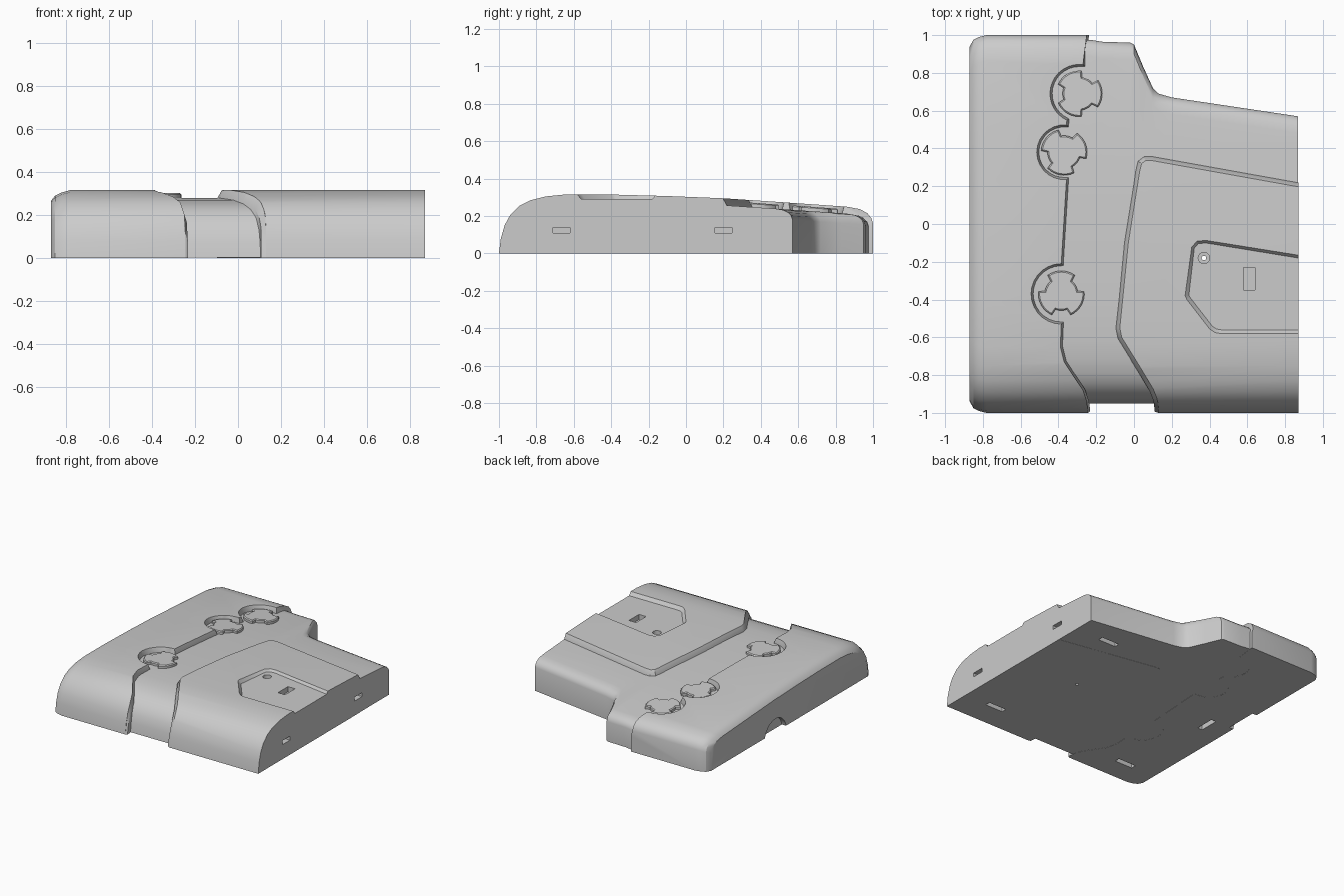
import bpy, bmesh, math
from mathutils import Matrix, Vector

old = bpy.data.objects.get("Cube")
if old:
    bpy.data.objects.remove(old, do_unlink=True)

grey = bpy.data.materials.new("light_grey")
grey.use_nodes = True
grey.diffuse_color = (0.6, 0.6, 0.6, 1)
grey.node_tree.nodes["Principled BSDF"].inputs["Base Color"].default_value = (0.6, 0.6, 0.6, 1)

# Side profile of the raised surfaces (y, z), front to back
PROFILE = [(-1, 0), (-0.99, 0.08), (-0.97, 0.15), (-0.94, 0.205), (-0.89, 0.255),
           (-0.83, 0.285), (-0.75, 0.305), (-0.65, 0.315), (-0.4, 0.315), (-0.1, 0.307),
           (0.2, 0.295), (0.5, 0.275), (0.86, 0.25), (0.93, 0.237), (0.97, 0.215),
           (0.99, 0.19), (1, 0.16), (1, 0)]


def lerp(points, t):
    """Piecewise linear lookup, clamped at both ends."""
    if t <= points[0][0]:
        return points[0][1]
    for (a, va), (b, vb) in zip(points, points[1:]):
        if a <= t <= b and b > a:
            return va + (vb - va) * (t - a) / (b - a)
    return points[-1][1]


def top(y):
    return lerp(PROFILE[:-1], y)


def to_object(name, bm):
    bmesh.ops.recalc_face_normals(bm, faces=bm.faces[:])
    mesh = bpy.data.meshes.new(name)
    bm.to_mesh(mesh)
    bm.free()
    mesh.materials.append(grey)
    obj = bpy.data.objects.new(name, mesh)
    bpy.context.scene.collection.objects.link(obj)
    return obj


def loft(name, rings):
    """Skin equal-length closed rings and cap both ends."""
    bm = bmesh.new()
    loops = [[bm.verts.new(p) for p in ring] for ring in rings]
    n = len(rings[0])
    for a, b in zip(loops, loops[1:]):
        for i in range(n):
            j = (i + 1) % n
            bm.faces.new((a[i], a[j], b[j], b[i]))
    bm.faces.new(loops[0][::-1])
    bm.faces.new(loops[-1])
    return to_object(name, bm)


def grow(outline, d):
    """Offset a counterclockwise outline outwards by d."""
    result = []
    for i, p in enumerate(outline):
        p = Vector(p)
        e1 = (p - Vector(outline[i - 1])).normalized()
        e2 = (Vector(outline[(i + 1) % len(outline)]) - p).normalized()
        n1, n2 = Vector((e1.y, -e1.x)), Vector((e2.y, -e2.x))
        m = (n1 + n2).normalized()
        result.append(p + m * d / max(0.6, m.dot(n1)))
    return result


def prism(name, outline, levels):
    """Stack of outlines; each level is (height or height function of y, growth)."""
    rings = []
    for z, d in levels:
        rings.append([(q.x, q.y, z(p[1]) if callable(z) else z)
                      for p, q in zip(outline, grow(outline, d))])
    return loft(name, rings)


def arc(cx, cy, r, a0, a1, n=14):
    angles = [math.radians(a0 + (a1 - a0) * i / n) for i in range(n + 1)]
    return [(cx + r * math.cos(a), cy + r * math.sin(a)) for a in angles]


def boolean(obj, cutter, operation, keep=False):
    mod = obj.modifiers.new("bool", 'BOOLEAN')
    mod.operation, mod.solver, mod.object = operation, 'EXACT', cutter
    bpy.context.view_layer.update()
    graph = bpy.context.evaluated_depsgraph_get()
    mesh = bpy.data.meshes.new_from_object(obj.evaluated_get(graph))
    obj.modifiers.clear()
    obj.data = mesh
    if not keep:
        bpy.data.objects.remove(cutter, do_unlink=True)


def shell(name):
    """Full raised body with a rounded side at -x."""
    stations = [(-0.87, 0.94, 0.84), (-0.85, 0.975, 0.92), (-0.82, 0.99, 0.965),
                (-0.78, 1, 1), (0.87, 1, 1)]
    return loft(name, [[(x, y * f, z * s) for y, z in PROFILE] for x, f, s in stations])


def raised_part(name, outline, slope):
    part = shell(name)
    boolean(part, prism("trim", outline, [(-0.2, slope), (lambda y: top(y) - 0.04, slope),
                                          (top, 0), (0.5, 0)]), 'INTERSECT')
    return part


# Lower base with a stepped back edge
BACK = [(-0.8, 0.975), (-0.23, 0.975), (-0.17, 0.965), (-0.02, 0.96), (0, 0.95),
        (0.05, 0.83), (0.1, 0.72), (0.13, 0.69), (0.2, 0.67), (0.869, 0.57)]
sections = []
for x, yb in BACK:
    pts = [(y * 0.95, max(0.001, z * 0.88)) for y, z in PROFILE[:8]]
    pts += [(y, top(y) - 0.037) for y in (-0.4, -0.1, 0.2, 0.4)]
    edge = top(yb - 0.09) - 0.037
    pts += [(yb - dy, edge - dz) for dy, dz in
            ((0.09, 0), (0.05, 0.007), (0.025, 0.02), (0.008, 0.037), (0, 0.06))]
    pts.append((yb, 0.001))
    sections.append([(x, y, z) for y, z in pts])
base = loft("lower_base", sections)

# Side block with three round alcoves along its edge
WHEELS = [(-0.385, -0.37, 0.16, 90), (-0.37, 0.38, 0.145, 20), (-0.29, 0.69, 0.155, 0)]
edge = [(-1.1, -1.2), (-0.245, -1.2), (-0.245, -1), (-0.245, -0.98), (-0.25, -0.94),
        (-0.27, -0.88), (-0.37, -0.73), (-0.39, -0.65)]
for (cx, cy, r, _), (a0, a1) in zip(WHEELS, ((270, 90), (275, 85), (245, 90))):
    edge += arc(cx, cy, r, a0, a1)
edge += [(-0.27, 0.845), (-0.25, 1), (-0.25, 1.2), (-1.1, 1.2)]
block = raised_part("side_block", edge, 0.012)

# Raised panel
panel_edge = [(0.13, -1.2), (1.1, -1.2), (1.1, 0.155), (0.87, 0.197), (0.1, 0.335), (0.06, 0.335),
              (0.04, 0.32), (0.03, 0.28), (-0.03, -0.1), (-0.075, -0.55), (-0.065, -0.6),
              (0.04, -0.77), (0.1, -0.87), (0.12, -0.92), (0.128, -0.95), (0.13, -0.98), (0.13, -1)]
panel = raised_part("raised_panel", panel_edge, 0.022)

# Shallow pocket in the panel
pocket = [(0.28, -0.4), (0.4, -0.555), (0.43, -0.575), (0.46, -0.58), (1.1, -0.58),
          (1.1, -0.2), (0.87, -0.16), (0.38, -0.08), (0.33, -0.085), (0.3, -0.12), (0.27, -0.38)]
boolean(panel, prism("pocket", pocket, [(0.29, -0.02), (0.315, 0), (0.5, 0)]), 'DIFFERENCE')

# Slots: pocket floor, end face and underside, as (centre, size)
SLOTS = [((0.61, -0.29, 0.3), (0.06, 0.12, 0.1)),
         ((0.87, -0.665, 0.125), (0.1, 0.09, 0.03)), ((0.87, 0.2, 0.125), (0.1, 0.09, 0.03)),
         ((0.58, 0.415, 0), (0.15, 0.04, 0.08)), ((0.6, -0.79, 0), (0.15, 0.04, 0.08)),
         ((-0.6, -0.81, 0), (0.15, 0.04, 0.08)), ((-0.69, -0.03, 0), (0.04, 0.15, 0.08))]
bm = bmesh.new()
for centre, size in SLOTS:
    bmesh.ops.create_cube(bm, size=1, matrix=Matrix.Translation(centre) @ Matrix.Diagonal((*size, 1)))
slots = to_object("slots", bm)

# Stepped screw hole through the pocket floor
hole = prism("hole", arc(0.37, -0.18, 0.012, 0, 345, 23),
             [(-0.1, 0), (0.25, 0), (0.251, 0.018), (0.5, 0.018)])
for part in (base, block, panel):
    boolean(part, slots, 'DIFFERENCE', keep=True)
    if part != block:
        boolean(part, hole, 'DIFFERENCE', keep=True)
for helper in (slots, hole):
    bpy.data.objects.remove(helper, do_unlink=True)

# Arched notch at the foot of the side block
bm = bmesh.new()
bmesh.ops.create_cone(bm, cap_ends=True, segments=40, radius1=0.13, radius2=0.13, depth=0.1,
                      matrix=Matrix.Translation((-0.885, 0.17, -0.03)) @ Matrix.Rotation(math.pi / 2, 4, 'Y'))
boolean(block, to_object("notch", bm), 'DIFFERENCE')

# Three-lobed wheels sitting in the alcoves
wheels = []
for i, (cx, cy, _, turn) in enumerate(WHEELS):
    outline = []
    for k in range(3):
        a = turn + 120 * k
        outline += arc(cx, cy, 0.122, a - 36, a + 36, 8) + arc(cx, cy, 0.088, a + 40, a + 80, 5)
    wheels.append(prism("lobed_wheel_%d" % (i + 1), outline,
                        [(lambda y: top(y) - 0.06, 0), (lambda y: top(y) - 0.02, 0),
                         (lambda y: top(y) - 0.014, -0.007)]))

# Smooth shading with sharp edges kept
bpy.ops.object.select_all(action='DESELECT')
for obj in [base, block, panel] + wheels:
    obj.select_set(True)
bpy.context.view_layer.objects.active = base
bpy.ops.object.shade_smooth_by_angle(angle=math.radians(30))
